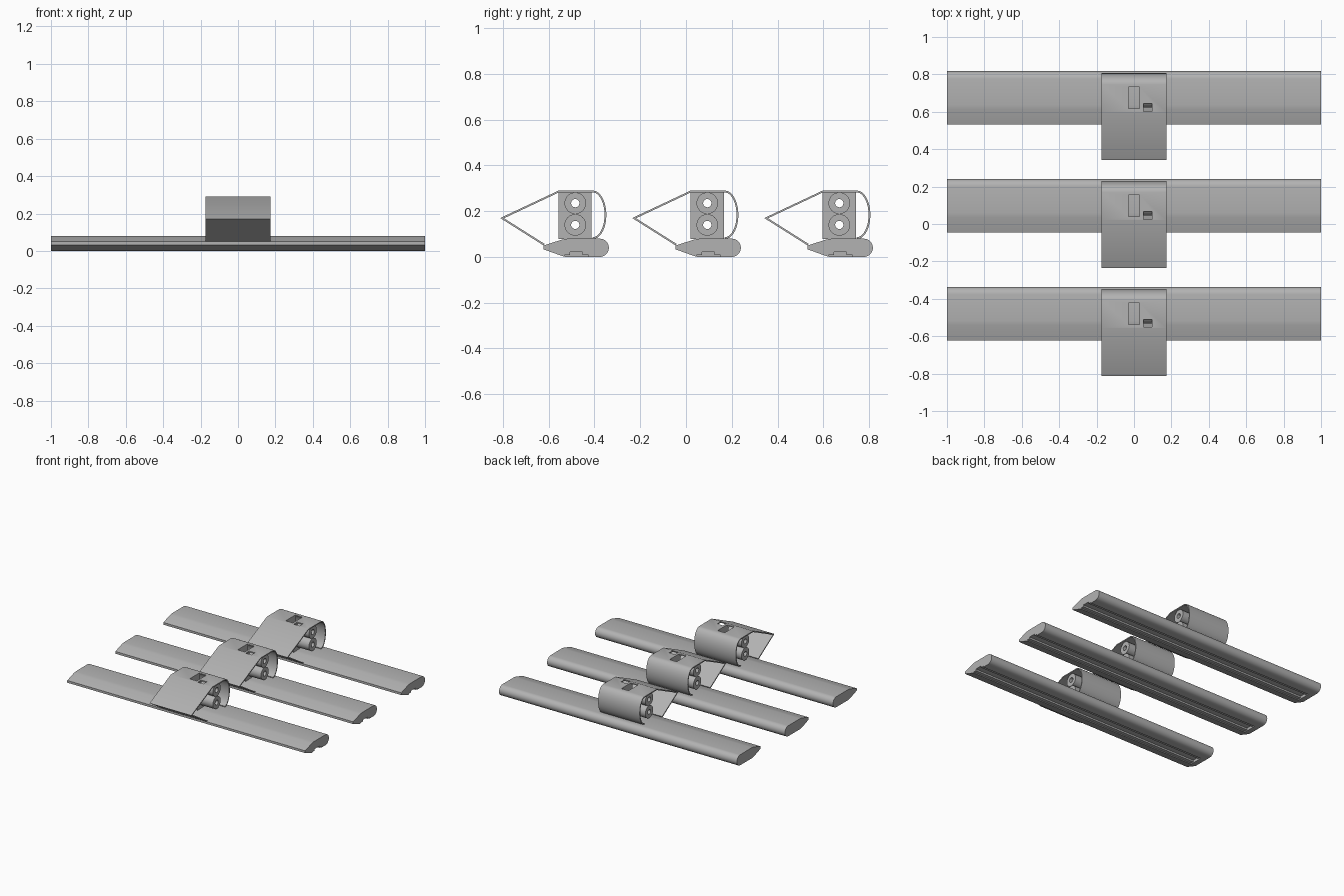
import bpy, bmesh, math
from mathutils import Vector

cube = bpy.data.objects.get("Cube")
if cube:
    bpy.data.objects.remove(cube, do_unlink=True)

grey = bpy.data.materials.new("plain grey")
grey.use_nodes = True
colour = (0.45, 0.45, 0.45, 1)
grey.diffuse_color = colour
grey.node_tree.nodes["Principled BSDF"].inputs["Base Color"].default_value = colour


def link(name, bm):
    bmesh.ops.recalc_face_normals(bm, faces=bm.faces[:])
    mesh = bpy.data.meshes.new(name)
    bm.to_mesh(mesh)
    bm.free()
    mesh.materials.append(grey)
    ob = bpy.data.objects.new(name, mesh)
    bpy.context.collection.objects.link(ob)
    return ob


def extrude(name, profile, x0, x1):
    """Extrude a closed (y, z) profile along x."""
    bm = bmesh.new()
    face = bm.faces.new([bm.verts.new((x0, y, z)) for y, z in profile])
    out = bmesh.ops.extrude_face_region(bm, geom=[face])
    bmesh.ops.translate(bm, vec=(x1 - x0, 0, 0),
                        verts=[v for v in out["geom"] if isinstance(v, bmesh.types.BMVert)])
    return link(name, bm)


def arc(cy, cz, ry, rz, a0, a1, n):
    angles = [math.radians(a0 + (a1 - a0) * i / n) for i in range(n + 1)]
    return [(cy + ry * math.cos(a), cz + rz * math.sin(a)) for a in angles]


def box(name, y0, y1, z0, z1, x0, x1):
    return extrude(name, [(y0, z0), (y1, z0), (y1, z1), (y0, z1)], x0, x1)


def rod(name, z, r, x0, x1):
    return extrude(name, arc(ROLL_Y, z, r, r, 0, 360, 32)[:-1], x0, x1)


def cut(ob, *cutters):
    for c in cutters:
        mod = ob.modifiers.new("cut", "BOOLEAN")
        mod.operation = "DIFFERENCE"
        mod.solver = "EXACT"
        mod.object = c
    bpy.context.view_layer.update()
    deps = bpy.context.evaluated_depsgraph_get()
    mesh = bpy.data.meshes.new_from_object(ob.evaluated_get(deps))
    ob.modifiers.clear()
    ob.data = mesh
    for c in cutters:
        bpy.data.objects.remove(c, do_unlink=True)


def sheet(path, t):
    """Closed outline of a thin bent sheet, thickened to the inside."""
    pts = [Vector(p) for p in path]
    inner = []
    for i, p in enumerate(pts):
        a = (p - pts[max(i - 1, 0)]).normalized()
        b = (pts[min(i + 1, len(pts) - 1)] - p).normalized()
        a, b = (a if a.length else b), (b if b.length else a)
        na, nb = Vector((a.y, -a.x)), Vector((b.y, -b.x))
        m = (na + nb).normalized()
        inner.append(p + m * t / max(m.dot(na), 0.3))
    return [tuple(p) for p in pts + inner[::-1]]


ROLL_Y = 0.093
ROLL_Z = (0.14, 0.235)
parts = []

# Long board with rounded rear edge and chamfered front
board = extrude("board", [(-0.045, 0.033), (-0.045, 0.05), (0.035, 0.076), (0.06, 0.08)]
                + arc(0.2, 0.04, 0.04, 0.04, 90, -90, 14)
                + [(0.05, 0), (0.03, 0.006)], -1, 1)
# Stepped channel underneath, closed at one end
cut(board, box("channel_cutter", 0.045, 0.15, -0.02, 0.008, -0.96, 1.1),
    box("slot_cutter", 0.07, 0.125, -0.02, 0.021, -0.96, 1.1))
parts.append(board)

# Folded sheet hood with two windows
hood_path = ([(-0.045, 0.05), (-0.235, 0.17), (0.02, 0.29)]
             + arc(0.17, 0.184, 0.059, 0.106, 90, -90, 18))
hood = extrude("hood", sheet(hood_path, 0.008), -0.175, 0.175)
cut(hood, box("window_cutter", 0.04, 0.155, 0.27, 0.32, -0.03, 0.03),
    box("small_window_cutter", 0.025, 0.067, 0.27, 0.32, 0.047, 0.095))
parts.append(hood)

# Upright brackets and hollow rollers on each side
for side, s in (("left", 1), ("right", -1)):
    bracket = box(side + "_bracket", 0.02, 0.165, 0.078, 0.284, s * 0.032, s * 0.05)
    cut(bracket, *[rod("bore_cutter", z, 0.018, -0.2, 0.2) for z in ROLL_Z])
    parts.append(bracket)
    for level, z in zip(("lower", "upper"), ROLL_Z):
        roller = rod(f"{side}_{level}_roller", z, 0.047, s * 0.05, s * 0.16)
        cut(roller, rod("bore_cutter", z, 0.018, -0.2, 0.2))
        parts.append(roller)

# Smooth the curves, then repeat the unit front and back
bpy.ops.object.select_all(action="DESELECT")
for ob in parts:
    ob.select_set(True)
bpy.context.view_layer.objects.active = board
bpy.ops.object.shade_smooth_by_angle(angle=math.radians(30))
for ob in parts:
    base = ob.name
    ob.name = "middle_" + base
    for row, dy in (("front", -0.577), ("back", 0.577)):
        copy = ob.copy()
        copy.name = f"{row}_{base}"
        copy.location.y = dy
        bpy.context.collection.objects.link(copy)
